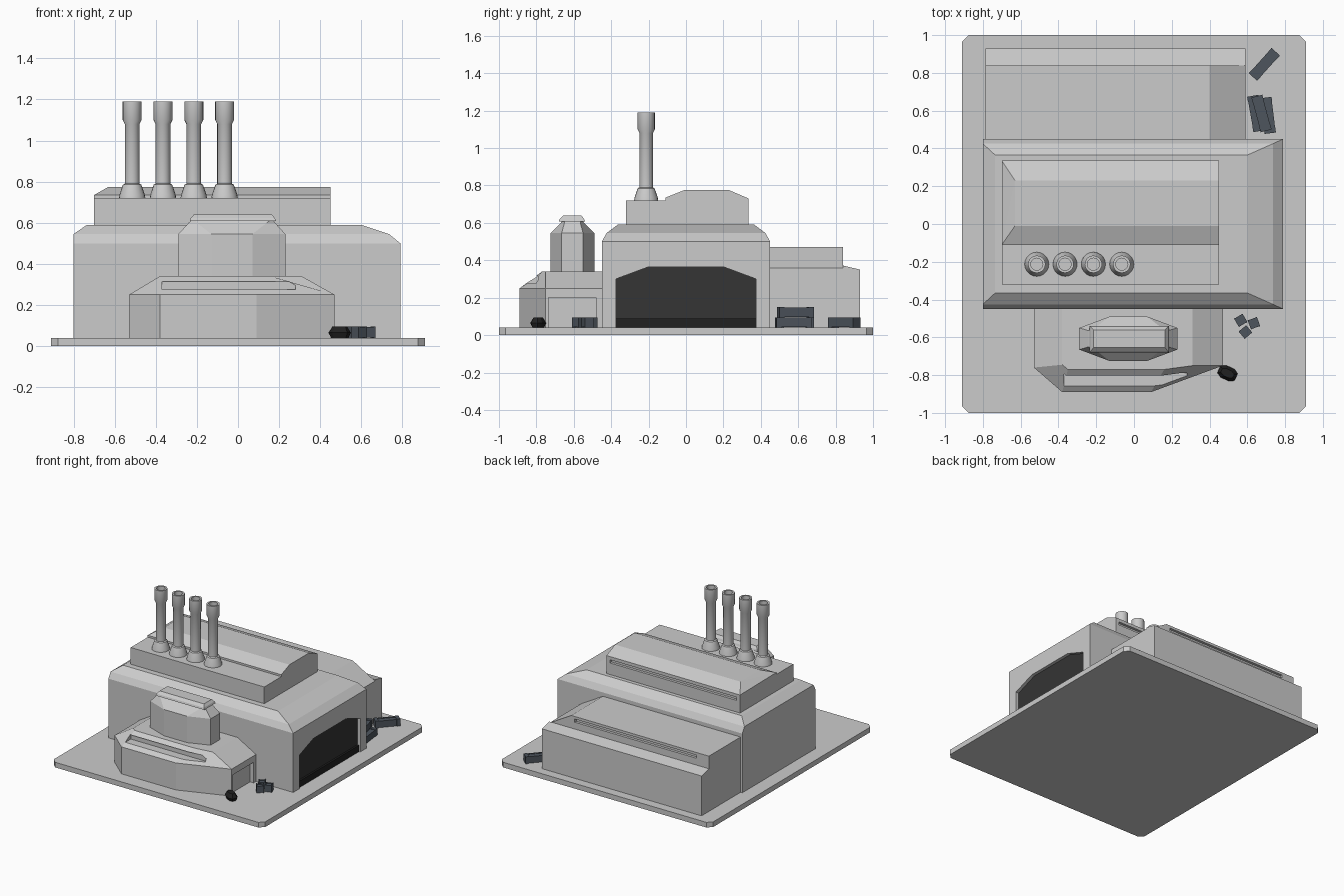
import bpy, bmesh
from math import cos, sin, tau, radians
from mathutils import Matrix

if "Cube" in bpy.data.objects:
    bpy.data.objects.remove(bpy.data.objects["Cube"])

def material(name, rgb):
    m = bpy.data.materials.new(name)
    m.diffuse_color = (*rgb, 1)
    m.use_nodes = True
    m.node_tree.nodes["Principled BSDF"].inputs["Base Color"].default_value = m.diffuse_color
    return m

DARK = material("dark", (0.035, 0.035, 0.035))
BLACK = material("black", (0.015, 0.015, 0.015))
STEEL = material("steel", (0.075, 0.09, 0.11))

def finish(name, bm, mat=None):
    bmesh.ops.recalc_face_normals(bm, faces=bm.faces)
    me = bpy.data.meshes.new(name)
    bm.to_mesh(me)
    bm.free()
    ob = bpy.data.objects.new(name, me)
    bpy.context.collection.objects.link(ob)
    if mat:
        me.materials.append(mat)
    return ob

def loft(name, rings, mat=None):
    """Closed solid through rings of equal point count."""
    bm = bmesh.new()
    vs = [[bm.verts.new(p) for p in r] for r in rings]
    n = len(vs[0])
    for a, b in zip(vs, vs[1:]):
        for i in range(n):
            j = (i + 1) % n
            bm.faces.new((a[i], a[j], b[j], b[i]))
    bm.faces.new(vs[0])
    bm.faces.new(vs[-1])
    return finish(name, bm, mat)

def rect(x0, x1, y0, y1, z):
    return [(x0, y0, z), (x1, y0, z), (x1, y1, z), (x0, y1, z)]

def octo(x0, x1, y0, y1, cx, cy, z):
    return [(x0 + cx, y0, z), (x1 - cx, y0, z), (x1, y0 + cy, z), (x1, y1 - cy, z),
            (x1 - cx, y1, z), (x0 + cx, y1, z), (x0, y1 - cy, z), (x0, y0 + cy, z)]

def box(name, x0, x1, y0, y1, z0, z1, mat=None):
    return loft(name, [rect(x0, x1, y0, y1, z0), rect(x0, x1, y0, y1, z1)], mat)

def along_x(pts, *xs):
    return [[(x, y, z) for y, z in pts] for x in xs]

def cut(ob, cutter):
    cutter.hide_render = True
    m = ob.modifiers.new("cut", 'BOOLEAN')
    m.operation, m.solver, m.object = 'DIFFERENCE', 'EXACT', cutter
    bpy.context.view_layer.objects.active = ob
    bpy.ops.object.modifier_apply(modifier=m.name)
    bpy.data.objects.remove(cutter)

# Base plate with clipped corners
loft("base_plate", [octo(-.91, .91, -1, 1, .035, .035, z) for z in (0, .04)])

# Main hall with rounded roof edge and a big gate on the right
hall = loft("main_hall", [rect(-.8, .79, -.45, .45, .04), rect(-.8, .79, -.45, .45, .50),
                          rect(-.8, .735, -.425, .425, .545), rect(-.735, .60, -.365, .365, .59)])
gate = [(-.375, .03), (.375, .03), (.375, .30), (.2, .365), (-.2, .365), (-.375, .30)]
cut(hall, loft("gate_cutter", along_x(gate, .76, .85)))
door = [(-.375, .04), (.375, .04), (.375, .30), (.2, .365), (-.2, .365), (-.375, .30)]
loft("gate_door", along_x(door, .755, .765), DARK)
box("gate_sill", .76, .78, -.375, .375, .04, .09, BLACK)

# Upper roof block, with a humped top chamfered on the left
upper = box("upper_block", -.70, .45, -.32, .335, .585, .72)
hump = [(-.11, .715), (.335, .715), (.335, .73), (.23, .775), (-.01, .775), (-.11, .735)]
left = [(-.70, y, z) if z < .75 else (-.63, y, z) for y, z in hump]
bm = bmesh.new()
pts = [bm.verts.new(p) for p in left + [(.45, y, z) for y, z in hump]]
bmesh.ops.convex_hull(bm, input=pts)
bmesh.ops.dissolve_limit(bm, angle_limit=.01, verts=bm.verts, edges=bm.edges)
finish("upper_hump", bm)
cut(upper, box("slit_cutter", -.67, .42, .315, .4, .68, .705))

# Rear annex, its roof sloping down to the right
annex_pts = [(-.785, .04), (.59, .04), (.59, .36), (.40, .47), (-.785, .47)]
annex = loft("rear_annex", [[(x, y, z) for x, z in annex_pts] for y in (.445, .84)])
cut(annex, box("slit_cutter", -.68, .37, .82, .9, .425, .45))
loft("rear_ledge", along_x([(.84, .04), (.93, .04), (.93, .35), (.84, .372)], -.785, .59))

# Front annex with angled front, window ledge and side doorway
base = [(-.53, -.445), (-.53, -.76), (-.38, -.89), (.09, -.89), (.47, -.75), (.47, -.445)]
roof = [(-.38, -.445), (-.38, -.745), (-.35, -.77), (.16, -.77), (.31, -.75), (.31, -.445)]
front = loft("front_annex", [[(x, y, z) for x, y in p]
                             for p, z in ((base, .04), (base, .25), (roof, .34))])
cut(front, box("window_cutter", -.37, .28, -.95, -.79, .275, .315))
cut(front, box("doorway_cutter", .44, .55, -.735, -.48, .03, .20))

# Lookout tower on the front annex, with a capped top
loft("tower", [octo(-.29, .23, -.725, -.49, .16, .06, .335), octo(-.29, .23, -.725, -.49, .16, .06, .545),
               octo(-.24, .18, -.67, -.545, .04, .02, .60), octo(-.22, .17, -.66, -.555, .01, .01, .615)])
loft("tower_cap", [rect(-.235, .185, -.68, -.54, .608), rect(-.23, .18, -.675, -.545, .622),
                   rect(-.215, .165, -.655, -.56, .64)])

# Four lathe-turned chimneys with hollow tops
stack = [(.065, .715), (.062, .735), (.045, .785), (.036, .79), (.036, 1.08),
         (.046, 1.10), (.046, 1.19), (.032, 1.19), (.032, 1.09)]
for i in range(4):
    cx = -.515 + .15 * i
    ob = loft(f"chimney_{i + 1}", [[(cx + r * cos(tau * k / 20), -.213 + r * sin(tau * k / 20), z)
                                    for k in range(20)] for r, z in stack])
    bpy.ops.object.select_all(action='DESELECT')
    ob.select_set(True)
    bpy.context.view_layer.objects.active = ob
    bpy.ops.object.shade_smooth_by_angle(angle=radians(35))

# Crates: recessed box with raised end frames
def crate(name, x, y, z, length, width, angle, h=.055):
    bm = bmesh.new()
    parts = [(0, 0, length, width * .8, h * .8)]
    parts += [(s * length * .43, 0, length * .14, width, h) for s in (-1, 1)]
    parts += [(0, s * width * .38, length * .8, width * .2, h * .92) for s in (-1, 1)]
    for px, py, a, b, c in parts:
        bmesh.ops.create_cube(bm, size=1, matrix=Matrix.Translation((px, py, h / 2))
                              @ Matrix.Diagonal((a, b, c, 1)))
    ob = finish(name, bm, STEEL)
    ob.location = (x, y, z)
    ob.rotation_euler.z = radians(angle)

crate("long_crate_1", .69, .845, .04, .18, .06, 48)
crate("long_crate_2", .645, .585, .04, .19, .06, 100)
crate("long_crate_3", .71, .575, .04, .19, .06, 97)
crate("long_crate_4", .675, .585, .095, .19, .06, 105)
for i, (x, y, a) in enumerate([(.565, -.51, 30), (.635, -.525, 20), (.59, -.572, 40)]):
    crate(f"small_crate_{i + 1}", x, y, .04, .052, .052, a)

# Dark sack lying beside the doorway
sack = loft("sack", [octo(-.04, .04, -.025, .025, .02, .01, 0), octo(-.05, .05, -.035, .035, .025, .015, .025),
                     octo(-.035, .035, -.02, .02, .02, .01, .055)], BLACK)
sack.location = (.495, -.79, .04)
sack.rotation_euler.z = radians(-25)
